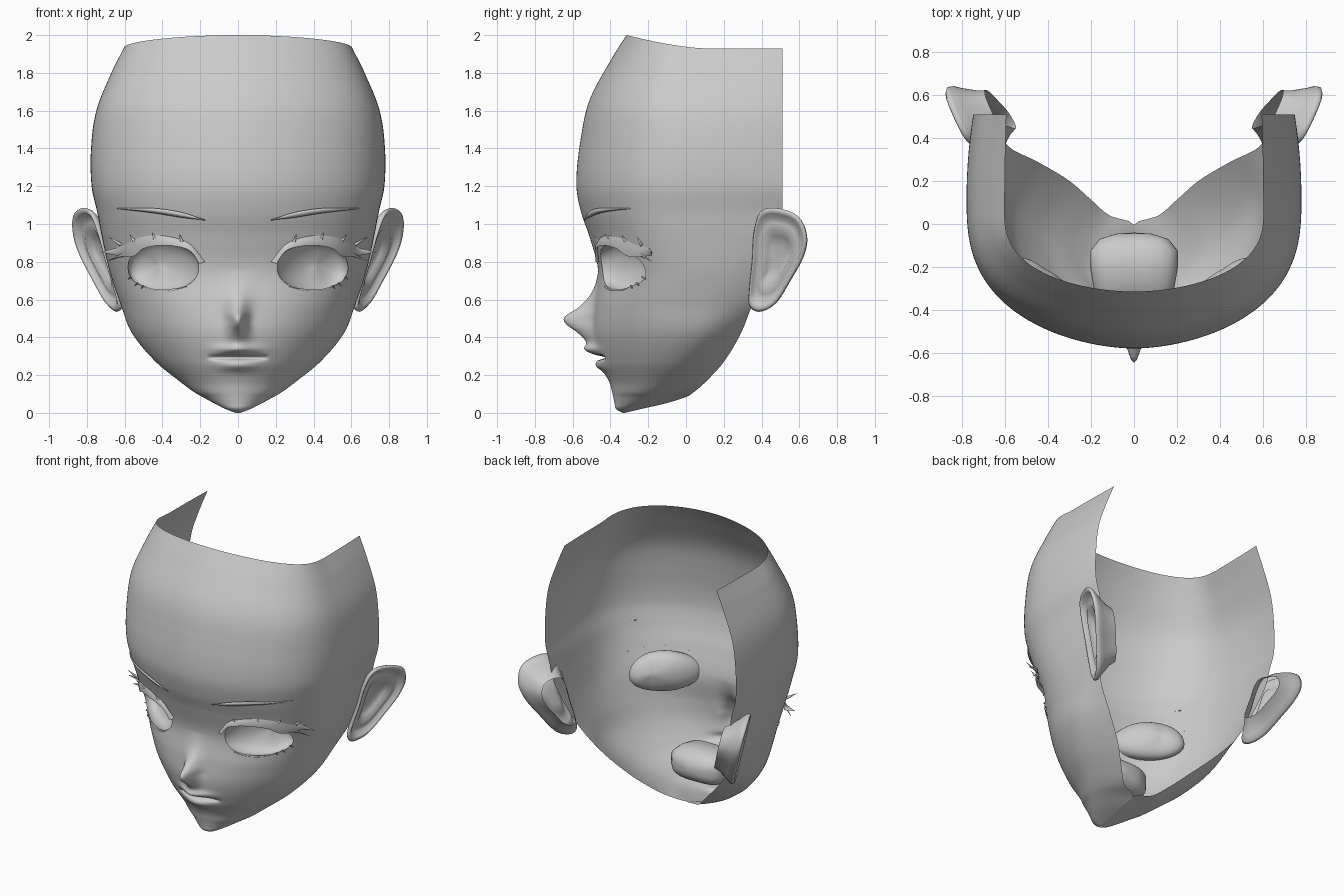
import bpy, bmesh
from math import sin, cos, pi, exp
from mathutils import Vector

if "Cube" in bpy.data.objects:
    bpy.data.objects.remove(bpy.data.objects["Cube"])

# Horizontal slices of half the head: z, front y, half width, y of widest, rear edge x, rear edge y, roundness
ROWS = [
    (0, -.335, .012, -.33, 0, -.325, 2), (.02, -.37, .065, -.31, 0, -.24, 1.9),
    (.05, -.378, .125, -.26, 0, -.11, 1.8), (.084, -.385, .187, -.2, 0, 0, 1.8),
    (.105, -.39, .225, -.18, .105, .035, 1.8),
    (.16, -.405, .30, -.12, .185, .1, 1.8), (.27, -.46, .435, -.04, .3, .2, 1.8),
    (.42, -.495, .56, .05, .45, .29, 1.9), (.57, -.485, .62, .1, .57, .35, 2.1),
    (.75, -.465, .68, .12, .64, .43, 2.2), (.93, -.51, .72, .12, .69, .49, 2.35),
    (1.06, -.555, .745, .12, .71, .51, 2.4), (1.2, -.58, .775, .12, .745, .51, 2.4),
    (1.4, -.565, .778, .12, .745, .51, 2.4), (1.6, -.52, .75, .1, .72, .51, 2.4),
    (1.8, -.40, .67, .08, .65, .51, 2.35), (1.93, -.315, .603, .05, .595, .51, 2.3)]
# How far the nose and philtrum stand out of the face, by height
NOSE = [(.30, 0), (.36, .03), (.395, .05), (.43, .085), (.475, .145), (.51, .15),
        (.56, .08), (.635, .025), (.75, 0)]


def interp(tab, z):
    """Smooth interpolation of a table keyed by its first column."""
    z = min(max(z, tab[0][0]), tab[-1][0])
    i = max(k for k in range(len(tab) - 1) if tab[k][0] <= z)
    a, b = tab[i], tab[i + 1]
    p, n = tab[max(i - 1, 0)], tab[min(i + 2, len(tab) - 1)]
    h = b[0] - a[0]
    t = (z - a[0]) / h
    out = []
    for c in range(1, len(a)):
        ma = (b[c] - p[c]) / (b[0] - p[0]) * h
        mb = (n[c] - a[c]) / (n[0] - a[0]) * h
        out.append(a[c] * (2*t**3 - 3*t*t + 1) + ma * (t**3 - 2*t*t + t)
                   + b[c] * (3*t*t - 2*t**3) + mb * (t**3 - t*t))
    return out


def relief(x, z):
    """Nose, lips and mouth line, as an offset in y."""
    d = 0
    if .30 < z < .75:
        d -= interp(NOSE, z)[0] * exp(-(x / (.042 + .15 * abs(z - .49)))**2)
    d -= .04 * exp(-((z - .335) / .025)**2 - (x / .1)**2)
    d -= .025 * exp(-((z - .25) / .028)**2 - (x / .1)**2)
    d += .05 * exp(-((z - .293) / .010)**2) * max(0, 1 - (x / .165)**2)
    return d


def powers(p):
    """Exponents in x and y of the slice curve."""
    k = max(0, p - 2.1)
    return p - 2 * k, p + 1.3 * k


def front(x, z):
    """y of the face surface at x, z."""
    yf, w, yc, _, _, p = interp(ROWS, z)
    a, b = powers(p)
    r = min(abs(x) / w, .94)
    return yc - (yc - yf) * (1 - r**a)**(1 / b) + relief(x, z)


def resample(pts, n, closed=False):
    """Catmull-Rom curve through 2D points."""
    m = len(pts)
    out = []
    for k in range(n):
        f = k * m / n if closed else k * (m - 1) / (n - 1)
        i = int(f) if closed else min(int(f), m - 2)
        t = f - i
        q = [Vector(pts[j % m] if closed else pts[min(max(j, 0), m - 1)]) for j in range(i - 1, i + 3)]
        out.append(.5 * (2*q[1] + (q[2] - q[0])*t + (2*q[0] - 5*q[1] + 4*q[2] - q[3])*t*t
                         + (3*q[1] - q[0] - 3*q[2] + q[3])*t**3))
    return out


def bridge(bm, rows, closed=False):
    """Quads between successive rows of points."""
    vs = [[bm.verts.new(p) for p in r] for r in rows]
    n = len(rows[0])
    for a, b in zip(vs, vs[1:]):
        for i in range(n if closed else n - 1):
            j = (i + 1) % n
            bm.faces.new((a[i], a[j], b[j], b[i]))


def finish(bm, name, mirror=True, thick=0):
    bmesh.ops.remove_doubles(bm, verts=bm.verts, dist=1e-4)
    bmesh.ops.recalc_face_normals(bm, faces=bm.faces)
    for f in bm.faces:
        f.smooth = True
    me = bpy.data.meshes.new(name)
    bm.to_mesh(me)
    bm.free()
    ob = bpy.data.objects.new(name, me)
    bpy.context.collection.objects.link(ob)
    if thick:
        ob.modifiers.new("thickness", 'SOLIDIFY').thickness = thick
    if mirror:
        ob.modifiers.new("mirror", 'MIRROR').merge_threshold = .0005


# Eye opening
EX, EZ, EW, EH, EP = .395, .77, .187, .116, 2.3


def eye_r(x, z):
    return (abs((x - EX) / EW)**EP + abs((z - EZ) / EH)**EP)**(1 / EP)


# Face shell, with the eye opening cut out
bm = bmesh.new()
rows = []
for z in [.0075 * i for i in range(60)] + [.45 + .0148 * i for i in range(101)]:
    yf, w, yc, xe, ye, p = interp(ROWS, z)
    a, b = powers(p)
    row = []
    for i in range(71):
        t = i / 70 * pi / 2
        x = w * sin(t)**(2 / a) if i else 0
        y = yc - (yc - yf) * max(cos(t), 0)**(2 / b) + relief(x, z)
        row.append([x, y, z])
    for i in range(1, 25):
        s = i / 24
        row.append([max(0, w - (w - xe) * s * s), yc + (ye - yc) * s, z])
    lift = .07 * min(max((z - 1.5) / .43, 0), 1)
    for q in row:
        q[2] += lift * max(0, (.1 - q[1]) / .415)**1.5
    rows.append(row)
bridge(bm, rows)
inside = [f for f in bm.faces if f.calc_center_median().y < 0
          and eye_r(f.calc_center_median().x, f.calc_center_median().z) < 1]
bmesh.ops.delete(bm, geom=inside, context='FACES')
for v in bm.verts:
    r = eye_r(v.co.x, v.co.z)
    if v.is_boundary and .7 < r < 1.4 and v.co.y < 0:
        x, z = EX + (v.co.x - EX) / r, EZ + (v.co.z - EZ) / r
        v.co = (x, front(x, z), z)
finish(bm, "face")

# Concave eye cups, swelling up and down behind the lids
bm = bmesh.new()
rim = []
for i in range(56):
    c, s = cos(i / 56 * 2 * pi), sin(i / 56 * 2 * pi)
    k = 1 / (abs(c)**EP + abs(s)**EP)**(1 / EP)
    x, z = EX + EW * c * k, EZ + EH * s * k
    rim.append(Vector((x, front(x, z), z)))
mid = sum(rim, Vector()) / len(rim)
rings = []
for j in range(13):
    s = sin(j / 12 * pi / 2)
    k = max(0, 1 - s * s)**.5
    rings.append([mid + Vector(((p.x - mid.x) * (1 - .1 * s), (p.y - mid.y) * (1 - .1 * s),
                                (p.z - mid.z) * (1 + .65 * s))) * k
                  + Vector((.02, -.21 - mid.y, .02)) * s for p in rim])
bridge(bm, rings, True)
finish(bm, "eye_cup")

# Mouth cavity behind the lips
bm = bmesh.new()
rings = []
for y, a, b in [(-.405, .11, .01), (-.36, .17, .06), (-.29, .19, .1), (-.2, .205, .115), (-.125, .205, .11),
                (-.07, .16, .08), (-.045, .08, .04), (-.04, 0, 0)]:
    ring = []
    for i in range(32):
        c, s = cos(i / 16 * pi), sin(i / 16 * pi)
        k = 1 / (abs(c)**3 + abs(s)**3)**(1 / 3)
        ring.append((a * c * k, y, .285 + b * s * k))
    rings.append(ring)
bridge(bm, rings, True)
finish(bm, "mouth_cavity", mirror=False)

# Ears: outline in y, z, then rings from the root over the rim into the bowl
outline = [(.47, 1.085), (.39, 1.06), (.358, .95), (.35, .81), (.335, .66), (.335, .57), (.385, .535),
           (.47, .575), (.55, .70), (.62, .83), (.638, .94), (.59, 1.045)]
c2 = Vector((.46, .83))
bm = bmesh.new()
rings = []
for k, off in [(.58, -.15), (.66, -.11), (.86, -.05), (.97, -.022), (1, 0), (.95, .010), (.88, .002),
               (.79, -.022), (.68, -.022), (.56, -.014), (.42, -.045), (.22, -.055), (0, -.055)]:
    ring = []
    for p in resample(outline, 48, True):
        q = c2 + (p - c2) * k
        x = .69 + .5 * (q.x - .35) + .25 * (q.y - .8)
        ring.append((x + .86 * off, q.x - .4 * off, q.y))
    rings.append(ring)
bridge(bm, rings, True)
finish(bm, "ear")


def ribbon(bm, top, bottom, off_top, off_bottom, n=24):
    """Strip lying on the face between two x, z curves, lifted forward by the offsets."""
    rows = []
    for pts, off in ((top, off_top), (bottom, off_bottom)):
        rows.append([(p.x, front(min(p.x, .64), p.y) - off * min(1, 5 * (1 - i / (n - 1))), p.y)
                     for i, p in enumerate(resample(pts, n))])
    rows.insert(1, [(Vector(a) + Vector(b)) / 2 + Vector((0, -.006, 0)) for a, b in zip(*rows)])
    bridge(bm, rows)


def spike(bm, x, z, tx, tz, w=.010, out=.035):
    """Single lash from the lid to a free tip."""
    a = Vector((x, front(min(x, .64), z) - .012, z))
    tip = Vector((tx, front(min(tx, .64), tz) - out, tz))
    side = Vector((tz - z, 0, x - tx)).normalized() * w
    vs = [bm.verts.new(p) for p in (a - side, a + side, a + Vector((0, .015, 0)), tip)]
    for f in ((0, 1, 3), (1, 2, 3), (2, 0, 3)):
        bm.faces.new([vs[i] for i in f])


# Eyebrows
bm = bmesh.new()
ribbon(bm, [(.17, 1.02), (.3, 1.062), (.45, 1.084), (.64, 1.085)],
       [(.17, 1.02), (.3, 1.034), (.45, 1.058), (.64, 1.08)], .012, .012)
finish(bm, "eyebrow", thick=.006)

# Upper lashes with the outer wing
bm = bmesh.new()
ribbon(bm, [(.175, .80), (.25, .89), (.33, .925), (.43, .94), (.53, .925), (.61, .885), (.73, .85)],
       [(.205, .79), (.25, .855), (.32, .88), (.41, .887), (.50, .87), (.57, .825), (.73, .85)], .006, .03, 32)
for s in [(.62, .89, .69, .935), (.55, .91, .575, .945), (.44, .92, .455, .955), (.295, .90, .31, .95),
          (.60, .84, .70, .80)]:
    spike(bm, *s)
finish(bm, "upper_lash")

# Lower lashes
bm = bmesh.new()
ribbon(bm, [(.27, .672), (.35, .657), (.45, .657), (.54, .69)],
       [(.27, .668), (.35, .648), (.45, .648), (.54, .684)], .004, .008)
for s in [(.53, .69, .55, .67), (.50, .675, .515, .655), (.565, .72, .585, .705)]:
    spike(bm, *s, w=.006, out=.02)
finish(bm, "lower_lash")
